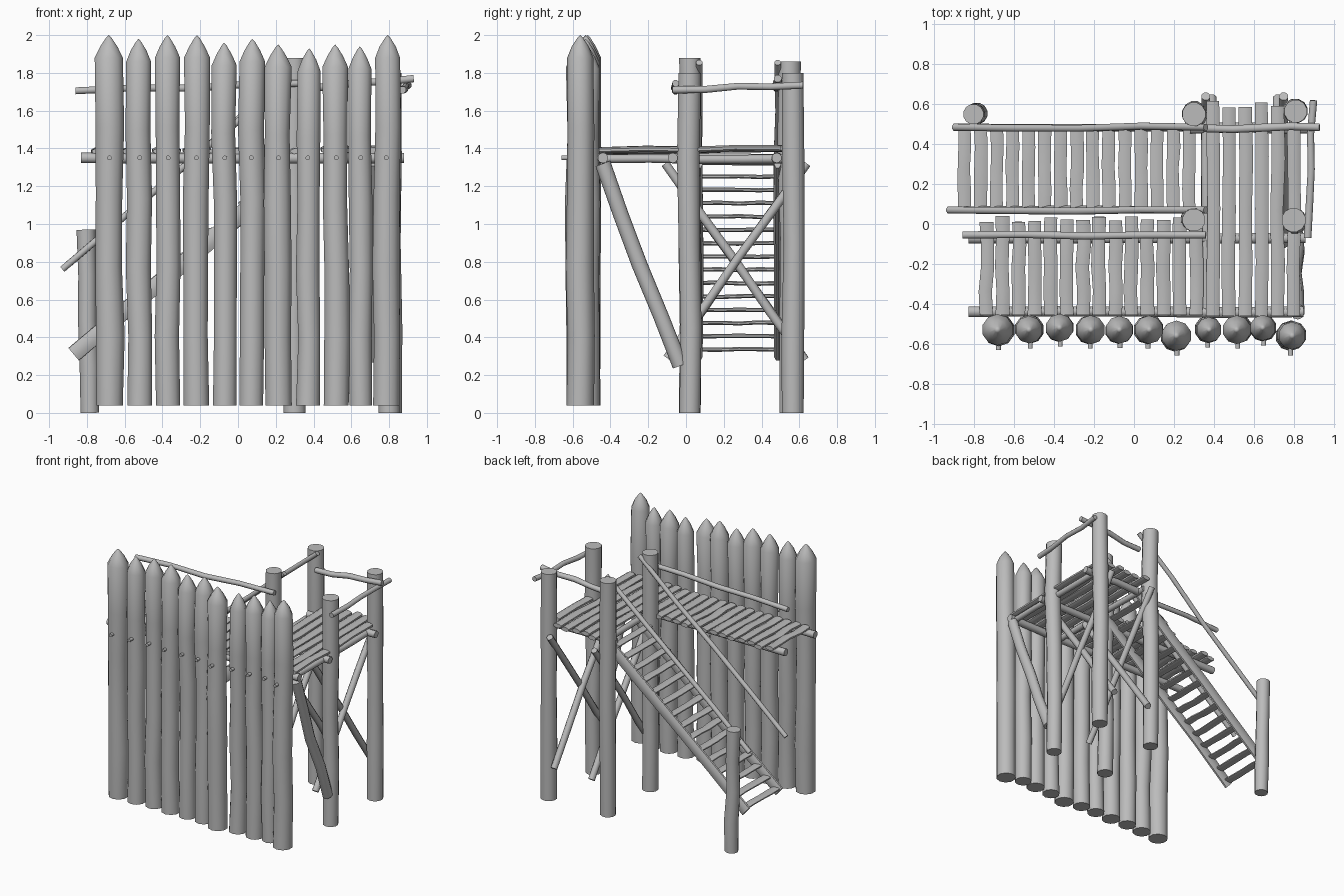
import bpy, bmesh, math, random
from mathutils import Vector

random.seed(4)
cube = bpy.data.objects.get("Cube")
if cube:
    bpy.data.objects.remove(cube)

wood = bpy.data.materials.new("weathered_grey_wood")
wood.use_nodes = True
GREY = (0.5, 0.5, 0.5, 1)
wood.diffuse_color = GREY
wood.node_tree.nodes["Principled BSDF"].inputs["Base Color"].default_value = GREY


def log(name, start, end, wide, thick=None, sides=10, wobble=0.006, tip=0, cuts=4):
    """Slightly crooked log; wide/thick are radii, tip is the length of a sharpened end."""
    thick = thick or wide
    a, b = Vector(start), Vector(end)
    axis = (b - a).normalized()
    ref = Vector((0, 1, 0)) if abs(axis.z) > 0.95 else Vector((0, 0, 1))
    side = axis.cross(ref).normalized()
    up = side.cross(axis)
    body = b - axis * tip
    rings = []
    for i in range(cuts + 1):
        inner = 0 < i < cuts
        shift = (side * random.uniform(-1, 1) + up * random.uniform(-1, 1)) * wobble * inner
        rings.append((a.lerp(body, i / cuts) + shift, random.uniform(0.94, 1.04)))
    if tip:
        rings.append((body + axis * tip * 0.5, 0.62))
        rings.append((body + axis * tip * 0.88, 0.2))
    bm = bmesh.new()
    loops = []
    for centre, scale in rings:
        loop = []
        for k in range(sides):
            t = math.tau * (k + 0.5) / sides
            loop.append(bm.verts.new(centre + side * math.cos(t) * wide * scale
                                     + up * math.sin(t) * thick * scale))
        loops.append(loop)
    for low, high in zip(loops, loops[1:]):
        for k in range(sides):
            n = (k + 1) % sides
            bm.faces.new((low[k], low[n], high[n], high[k]))
    bm.faces.new(loops[0][::-1])
    if tip:
        point = bm.verts.new(b)
        for k in range(sides):
            bm.faces.new((loops[-1][k], loops[-1][(k + 1) % sides], point))
    else:
        bm.faces.new(loops[-1])
    bmesh.ops.recalc_face_normals(bm, faces=bm.faces)
    mesh = bpy.data.meshes.new(name)
    bm.to_mesh(mesh)
    bm.free()
    mesh.materials.append(wood)
    obj = bpy.data.objects.new(name, mesh)
    bpy.context.collection.objects.link(obj)
    obj.select_set(True)
    bpy.context.view_layer.objects.active = obj
    return obj


bpy.ops.object.select_all(action='DESELECT')

# Sharpened palisade logs with pegs: x, y, radius, height
palisade = [(-0.68, -0.53, 0.077, 2.0), (-0.52, -0.53, 0.07, 1.98), (-0.37, -0.52, 0.069, 2.0),
            (-0.22, -0.53, 0.07, 2.0), (-0.07, -0.53, 0.067, 1.96), (0.07, -0.53, 0.07, 1.98),
            (0.215, -0.56, 0.073, 1.95), (0.37, -0.53, 0.064, 1.93), (0.52, -0.53, 0.07, 1.95),
            (0.65, -0.52, 0.064, 1.94), (0.785, -0.56, 0.073, 2.0)]
for x, y, r, top in palisade:
    log("palisade_log", (x, y, 0.04), (x + random.uniform(-0.008, 0.008), y, top), r,
        tip=0.12, cuts=5)
    log("palisade_peg", (x, y, 1.35), (x, y - r - 0.025, 1.35), 0.013, sides=8, wobble=0, cuts=1)

# Upright posts: x, y, height
for x, y, top in [(0.8, 0.02, 1.80), (0.81, 0.565, 1.80), (0.3, 0.02, 1.88), (0.3, 0.55, 1.86)]:
    log("tower_post", (x, y, 0), (x, y, top), 0.06, sides=12, wobble=0.008)
log("stair_post", (-0.785, 0.55, 0), (-0.805, 0.55, 0.97), 0.052, sides=12)

# Beams under the decks
for y, left, right in [(-0.44, -0.83, 0.85), (-0.07, -0.83, 0.86), (0.48, 0.28, 0.88)]:
    log("deck_beam", (left, y, 1.35), (right, y, 1.35), 0.028, wobble=0.004)
for x in (0.36, 0.8):
    log("platform_side_beam", (x, -0.44, 1.345), (x, 0.55, 1.345), 0.023)

# Platform planks
for i in range(6):
    x = 0.395 + 0.081 * i
    back = 0.5 if i == 5 else 0.6 + random.uniform(-0.02, 0.02)
    log("platform_plank", (x, -0.46, 1.39), (x, back, 1.4), 0.036, 0.018, sides=8)

# Walkway planks
for i in range(14):
    x = -0.74 + 0.0808 * i
    log("walkway_plank", (x, -0.455, 1.385), (x, 0.03 + random.uniform(-0.02, 0.01), 1.39),
        0.037, 0.017, sides=8)

# Stair stringers, handrails and treads
for y, low in [(0.07, -0.93), (0.485, -0.9)]:
    log("stair_stringer", (-0.87, y, 0.31), (0.35, y, 1.33), 0.02, 0.047, sides=8, wobble=0.004)
    log("stair_handrail", (low, y, 0.76 + (low + 0.93) * 0.85), (0.36, y, 1.855), 0.019, sides=8)
for i in range(15):
    x = -0.85 + 0.0805 * i
    z = 0.335 + 0.0705 * i
    log("stair_tread", (x, 0.07, z), (x, 0.49, z), 0.035, 0.012, sides=8, wobble=0.004)

# Guard rails
log("walkway_rail", (-0.86, -0.055, 1.705), (0.36, -0.055, 1.745), 0.02, sides=8, wobble=0.009)
log("back_rail", (0.35, 0.48, 1.72), (0.93, 0.485, 1.77), 0.021, sides=8)
log("side_rail", (0.87, -0.07, 1.71), (0.9, 0.62, 1.735), 0.02, sides=8, wobble=0.008)

# Crossed braces on both sides of the tower
for x, step in [(0.36, 0.03), (0.75, -0.03)]:
    log("cross_brace", (x, -0.1, 0.29), (x, 0.64, 1.32), 0.025, sides=8)
    log("cross_brace", (x + step, -0.11, 1.32), (x + step, 0.63, 0.28), 0.025, sides=8)

# Front brace carrying the platform
log("front_brace", (0.81, -0.03, 0.25), (0.82, -0.44, 1.32), 0.036, 0.042, wobble=0.012)

bpy.ops.object.shade_smooth_by_angle(angle=math.radians(50))
